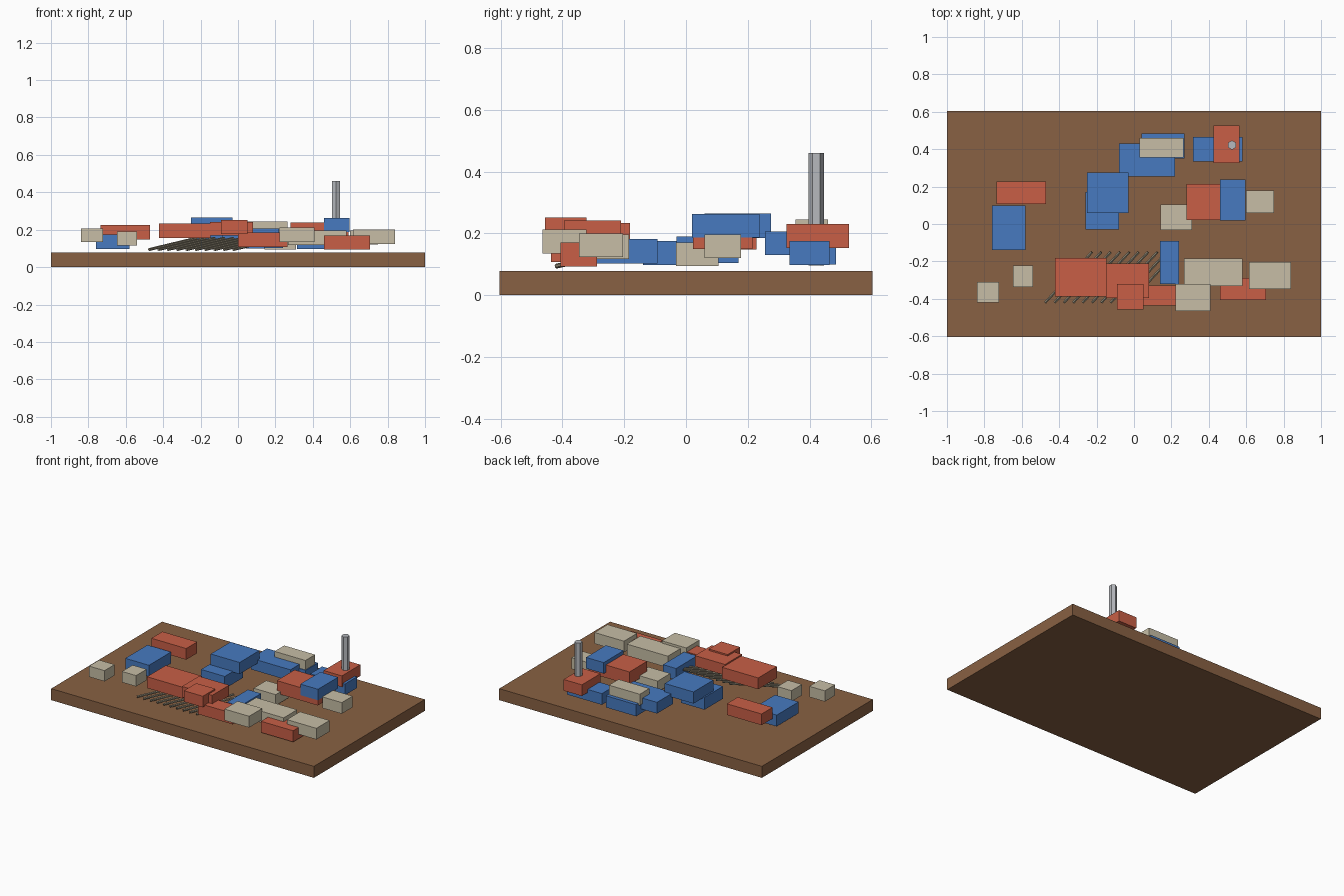
import bpy, bmesh
from mathutils import Vector

if "Cube" in bpy.data.objects:
    bpy.data.objects.remove(bpy.data.objects["Cube"])


def linear(c):
    c /= 255
    return c / 12.92 if c <= 0.04045 else ((c + 0.055) / 1.055) ** 2.4


def make_material(name, r, g, b):
    m = bpy.data.materials.new(name)
    m.diffuse_color = (linear(r), linear(g), linear(b), 1)
    m.use_nodes = True
    m.node_tree.nodes["Principled BSDF"].inputs["Base Color"].default_value = m.diffuse_color
    return m


brown = make_material("brown", 137, 97, 67)
blue = make_material("blue", 71, 122, 192)
red = make_material("brick red", 200, 95, 70)
tan = make_material("tan", 199, 190, 166)
steel = make_material("light grey", 182, 185, 190)
rod_grey = make_material("rod grey", 142, 134, 115)


def finish(bm, name, mat):
    me = bpy.data.meshes.new(name)
    bm.to_mesh(me)
    bm.free()
    me.materials.append(mat)
    ob = bpy.data.objects.new(name, me)
    bpy.context.collection.objects.link(ob)
    return ob


def box(name, mat, x0, x1, y0, y1, z0, z1):
    bm = bmesh.new()
    bmesh.ops.create_cube(bm, size=1)
    for v in bm.verts:
        v.co = ((x0 + x1) / 2 + v.co.x * (x1 - x0),
                (y0 + y1) / 2 + v.co.y * (y1 - y0),
                (z0 + z1) / 2 + v.co.z * (z1 - z0))
    return finish(bm, name, mat)


# Ground slab
box("ground_slab", brown, -1, 1, -0.603, 0.603, 0, 0.079)

# Blue buildings
box("blue_west_block", blue, -0.76, -0.58, -0.14, 0.10, 0.097, 0.175)
box("blue_centre_lower_block", blue, -0.26, -0.08, -0.03, 0.17, 0.105, 0.19)
box("blue_centre_upper_block", blue, -0.25, -0.03, 0.06, 0.275, 0.185, 0.265)
box("blue_long_block", blue, -0.08, 0.22, 0.255, 0.43, 0.13, 0.207)
box("blue_rear_block", blue, 0.04, 0.27, 0.35, 0.485, 0.10, 0.18)
box("blue_chimney_side_block", blue, 0.315, 0.58, 0.335, 0.465, 0.098, 0.175)
box("blue_raised_block", blue, 0.46, 0.595, 0.02, 0.238, 0.187, 0.263)
box("blue_narrow_block", blue, 0.14, 0.24, -0.32, -0.092, 0.103, 0.182)

# Red buildings
box("red_west_block", red, -0.735, -0.47, 0.108, 0.228, 0.148, 0.225)
box("red_hall", red, -0.422, -0.148, -0.387, -0.182, 0.155, 0.233)
box("red_hall_wing", red, -0.15, 0.08, -0.395, -0.21, 0.168, 0.242)
box("red_porch", red, -0.092, 0.052, -0.457, -0.322, 0.176, 0.252)
box("red_low_wing", red, 0.0, 0.265, -0.437, -0.328, 0.108, 0.184)
box("red_front_block", red, 0.46, 0.705, -0.407, -0.288, 0.093, 0.17)
box("red_east_block", red, 0.28, 0.592, 0.022, 0.215, 0.15, 0.238)
box("red_chimney_house", red, 0.424, 0.563, 0.325, 0.527, 0.153, 0.23)

# Tan buildings
box("tan_west_block", tan, -0.84, -0.722, -0.42, -0.31, 0.133, 0.207)
box("tan_small_block", tan, -0.647, -0.54, -0.337, -0.222, 0.115, 0.19)
box("tan_centre_block", tan, 0.142, 0.31, -0.033, 0.105, 0.095, 0.17)
box("tan_east_block", tan, 0.60, 0.748, 0.06, 0.178, 0.12, 0.197)
box("tan_rear_block", tan, 0.03, 0.265, 0.355, 0.46, 0.168, 0.245)
box("tan_long_block", tan, 0.268, 0.58, -0.332, -0.185, 0.118, 0.197)
box("tan_front_block", tan, 0.223, 0.41, -0.465, -0.322, 0.135, 0.213)
box("tan_front_east_block", tan, 0.615, 0.84, -0.347, -0.204, 0.123, 0.20)

# Six-sided chimney
bm = bmesh.new()
bmesh.ops.create_cone(bm, cap_ends=True, segments=6, radius1=0.025,
                      radius2=0.025, depth=0.365)
bmesh.ops.translate(bm, verts=bm.verts, vec=(0.524, 0.422, 0.278))
finish(bm, "chimney", steel)

# Row of parallel sloping rods
for i in range(10):
    start = Vector((-0.475 + i * 0.05, -0.42, 0.094))
    axis = Vector((0.25, 0.27, 0.06))
    bm = bmesh.new()
    bmesh.ops.create_cone(bm, cap_ends=True, segments=6, radius1=0.008,
                          radius2=0.008, depth=axis.length)
    ob = finish(bm, "sloping_rod", rod_grey)
    ob.rotation_mode = 'QUATERNION'
    ob.rotation_quaternion = axis.to_track_quat('Z', 'Y')
    ob.location = start + axis / 2
